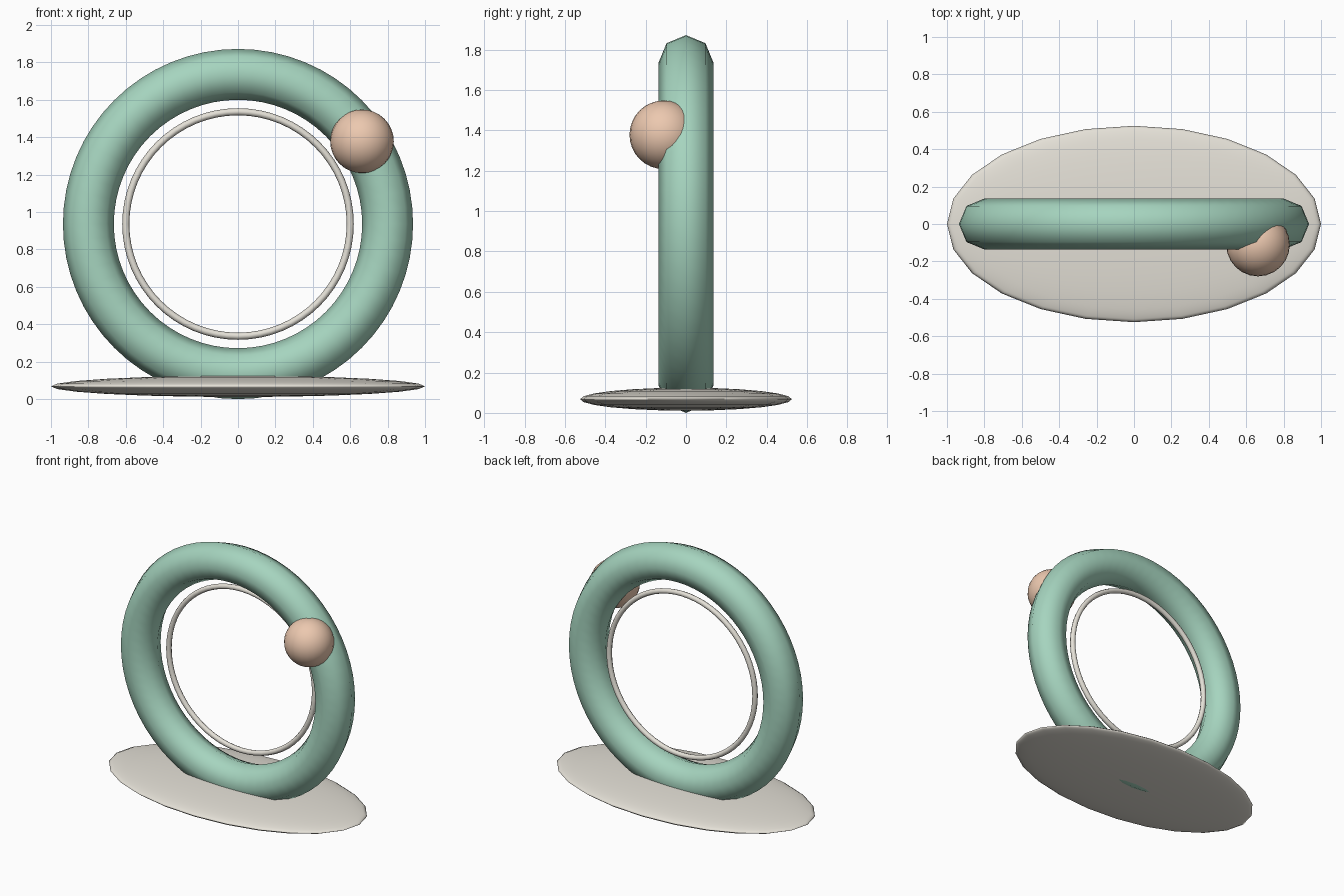
import bpy
from math import pi

if "Cube" in bpy.data.objects:
    bpy.data.objects.remove(bpy.data.objects["Cube"])


def material(name, rgb):
    m = bpy.data.materials.new(name)
    m.diffuse_color = (*rgb, 1)
    m.use_nodes = True
    m.node_tree.nodes["Principled BSDF"].inputs["Base Color"].default_value = m.diffuse_color
    return m


green = material("soft_green", (0.38, 0.66, 0.52))
cream = material("cream", (0.78, 0.75, 0.68))
peach = material("peach", (0.84, 0.58, 0.43))


def finish(name, mat):
    ob = bpy.context.object
    ob.name = name
    ob.data.materials.append(mat)
    bpy.ops.object.shade_smooth()
    return ob


def upright_ring(name, y, major, minor, segments, mat):
    bpy.ops.mesh.primitive_torus_add(
        location=(0, y, 0.936), rotation=(pi / 2, 0, 0),
        major_radius=major, minor_radius=minor,
        major_segments=segments, minor_segments=8)
    return finish(name, mat)


def ball(name, loc, size, segments, rings, mat):
    bpy.ops.mesh.primitive_uv_sphere_add(
        radius=1, location=loc, segments=segments, ring_count=rings)
    bpy.context.object.scale = size
    return finish(name, mat)


# Flattened oval base
ball("base", (0, 0, 0.068), (1.0, 0.525, 0.057), 24, 12, cream)

# Thick outer ring and thin inner ring, set slightly back
upright_ring("outer_ring", 0, 0.80, 0.136, 64, green)
upright_ring("inner_ring", 0.045, 0.60, 0.019, 64, cream)

# Ball sunk into the front of the outer ring
ball("ball", (0.663, -0.11, 1.378), (0.17, 0.17, 0.17), 24, 16, peach)
